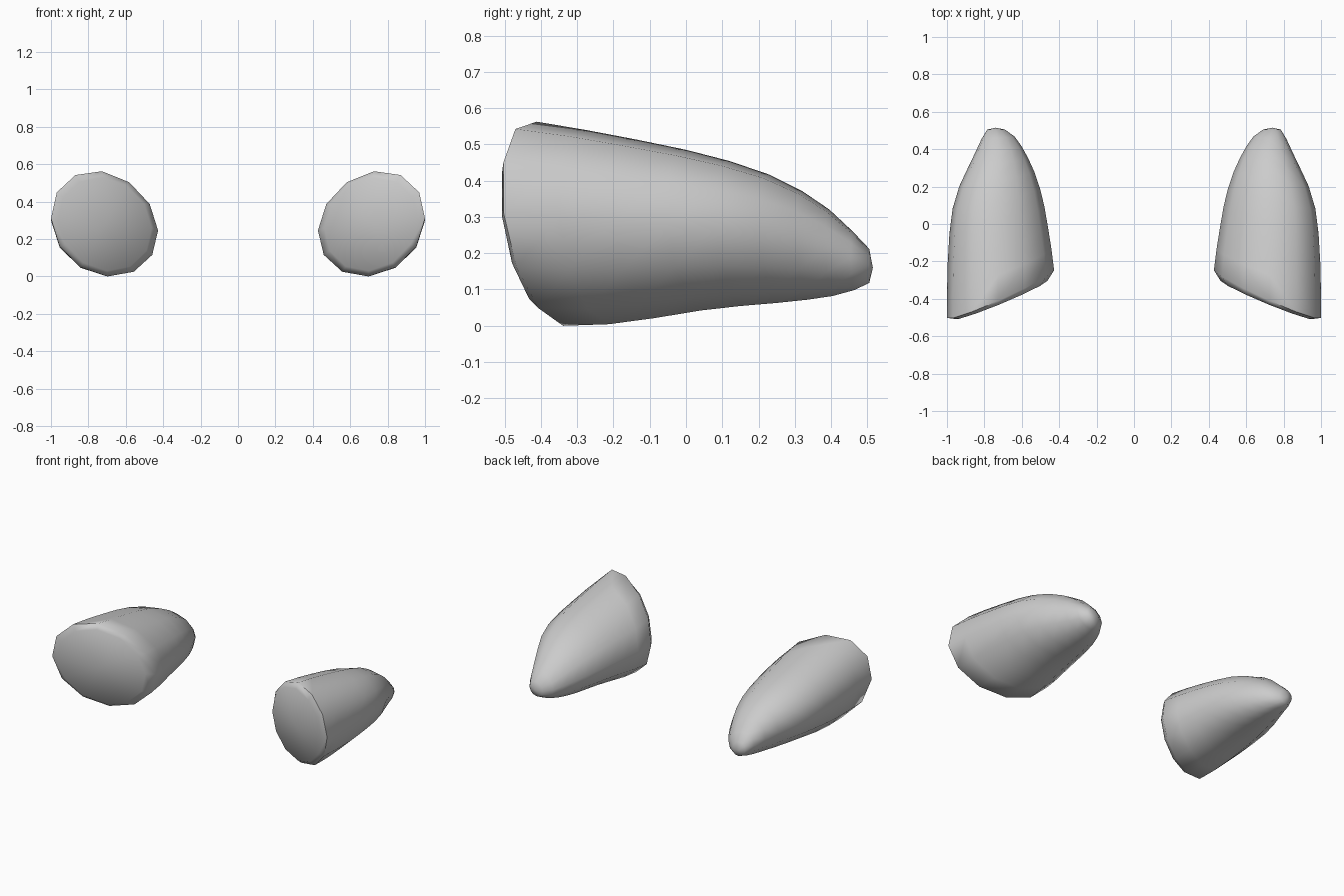
import bpy, bmesh, math

if "Cube" in bpy.data.objects:
    bpy.data.objects.remove(bpy.data.objects["Cube"])

SIDES = 12
# Outline at stations along y: (y, inner x, outer x, bottom z, top z)
OUTLINE = [
    (-0.52, 0.425, 1.0, 0.0, 0.575), (-0.39, 0.425, 1.0, 0.0, 0.56),
    (-0.25, 0.427, 0.998, 0.0, 0.535), (-0.12, 0.443, 0.992, 0.015, 0.51),
    (0.0, 0.463, 0.983, 0.037, 0.485), (0.1, 0.48, 0.967, 0.05, 0.46),
    (0.2, 0.505, 0.935, 0.059, 0.43), (0.3, 0.54, 0.888, 0.067, 0.385),
    (0.4, 0.59, 0.84, 0.081, 0.317), (0.47, 0.64, 0.808, 0.1, 0.25),
    (0.505, 0.69, 0.785, 0.118, 0.212)]


def outline(y):
    for a, b in zip(OUTLINE, OUTLINE[1:]):
        if y <= b[0]:
            f = (y - a[0]) / (b[0] - a[0])
            return [p + (q - p) * f for p, q in zip(a[1:], b[1:])]
    return OUTLINE[-1][1:]


def section(i):
    # Slightly skewed circle, matching the tilted lens outline
    a = 2 * math.pi * i / SIDES
    return math.cos(a) + 0.05 * math.sin(a), math.sin(a) + 0.08 * math.cos(a)


def lens_y(x, z):
    return -0.405 - 0.4 * (x - 0.712) - 0.09 * (z - 0.28)


def build_pod(name, side):
    bm = bmesh.new()
    rings = []
    # Slightly domed lens, inset from the rim
    ring = []
    for i in range(SIDES):
        u, v = section(i)
        x, z = 0.712 + 0.25 * u, 0.28 + 0.25 * v
        ring.append(bm.verts.new((side * x, lens_y(x, z), z)))
    rings.append(ring)
    # Body rings, slanted at the rim and flattening out towards the tail
    for t in (0, 0.15, 0.3, 0.45, 0.58, 0.7, 0.8, 0.88, 0.95, 1):
        ring = []
        for i in range(SIDES):
            u, v = section(i)
            rim = -0.375 - 0.125 * u - 0.03 * v
            y = rim + (0.505 - rim) * t
            x0, x1, z0, z1 = outline(y)
            x = (x0 + x1) / 2 + (x1 - x0) / 2 * u
            z = max(0, (z0 + z1) / 2 + (z1 - z0) / 2 * v)
            ring.append(bm.verts.new((side * x, y, z)))
        rings.append(ring)
    for a, b in zip(rings, rings[1:]):
        for i in range(SIDES):
            j = (i + 1) % SIDES
            bm.faces.new((a[i], a[j], b[j], b[i]))
    # Lens centre and tail tip
    for ring, tip in ((rings[0], (side * 0.712, -0.418, 0.28)),
                      (rings[-1], (side * 0.74, 0.515, 0.16))):
        c = bm.verts.new(tip)
        for i in range(SIDES):
            bm.faces.new((ring[i], ring[(i + 1) % SIDES], c))
    bmesh.ops.recalc_face_normals(bm, faces=bm.faces)
    mesh = bpy.data.meshes.new(name)
    bm.to_mesh(mesh)
    bm.free()
    ob = bpy.data.objects.new(name, mesh)
    bpy.context.collection.objects.link(ob)
    bpy.ops.object.select_all(action='DESELECT')
    ob.select_set(True)
    bpy.context.view_layer.objects.active = ob
    bpy.ops.object.shade_smooth_by_angle(angle=math.radians(60))


# Mirrored pair
build_pod("right_headlight_pod", 1)
build_pod("left_headlight_pod", -1)
